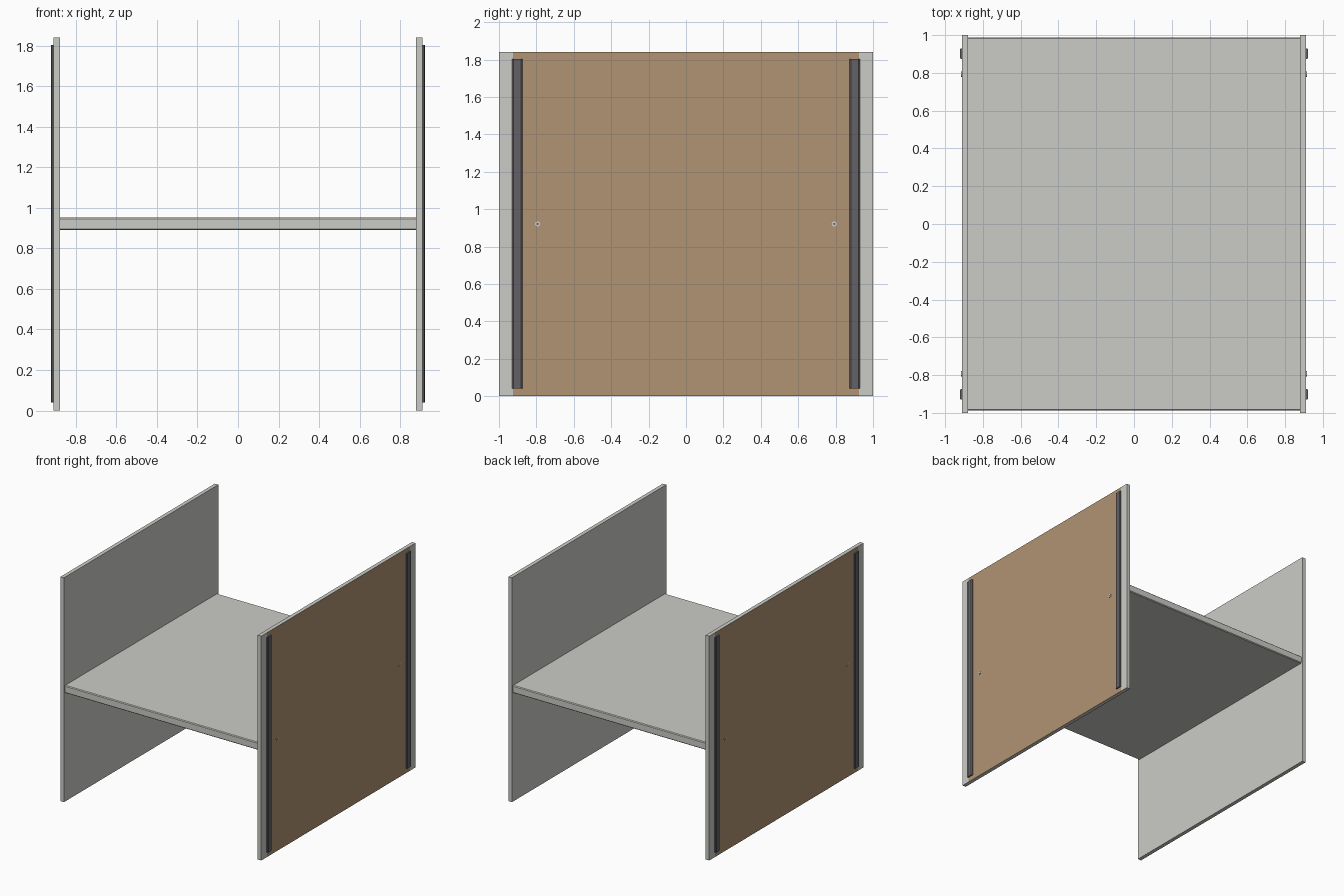
import bpy, bmesh, math
from mathutils import Vector, Matrix

if "Cube" in bpy.data.objects:
    bpy.data.objects.remove(bpy.data.objects["Cube"])


def material(name, rgb):
    m = bpy.data.materials.new(name)
    m.diffuse_color = (*rgb, 1.0)
    m.use_nodes = True
    m.node_tree.nodes["Principled BSDF"].inputs["Base Color"].default_value = m.diffuse_color
    return m


LIGHT = material("pale grey laminate", (0.60, 0.60, 0.57))
BROWN = material("tan panel", (0.44, 0.295, 0.172))
DARK = material("dark rail", (0.125, 0.12, 0.13))
STEEL = material("pale steel", (0.62, 0.62, 0.60))


def finish(bm, name, mats):
    bmesh.ops.recalc_face_normals(bm, faces=bm.faces)
    me = bpy.data.meshes.new(name)
    bm.to_mesh(me)
    bm.free()
    for m in mats:
        me.materials.append(m)
    ob = bpy.data.objects.new(name, me)
    bpy.context.collection.objects.link(ob)
    return ob


def box(x0, x1, y0, y1, z0, z1):
    bm = bmesh.new()
    bmesh.ops.create_cube(bm, size=1)
    for v in bm.verts:
        v.co = Vector((x1 if v.co.x > 0 else x0,
                       y1 if v.co.y > 0 else y0,
                       z1 if v.co.z > 0 else z0))
    return bm


# Middle shelf with small chamfers on its front and back edges
bm = box(-0.879, 0.879, -0.988, 0.988, 0.89, 0.952)
edges = [e for e in bm.edges
         if abs(e.verts[0].co.x - e.verts[1].co.x) > 1]
bmesh.ops.bevel(bm, geom=edges, offset=0.006, segments=1, affect='EDGES')
finish(bm, "middle_shelf", [LIGHT])

for s, side in ((1, "right"), (-1, "left")):
    # Side panel: the middle of the outer face is tan
    x0, x1 = sorted((s * 0.879, s * 0.911))
    bm = box(x0, x1, -1, 1, 0, 1.84)
    for y in (-0.925, 0.925):
        bmesh.ops.bisect_plane(bm, geom=bm.verts[:] + bm.edges[:] + bm.faces[:],
                               plane_co=(0, y, 0), plane_no=(0, 1, 0))
    bm.normal_update()
    for f in bm.faces:
        c = f.calc_center_median()
        if f.normal.x * s > 0.5 and abs(c.y) < 0.9:
            f.material_index = 1
    finish(bm, side + "_panel", [LIGHT, BROWN])

    for t, end in ((1, "back"), (-1, "front")):
        # Vertical rail with chamfered outer corners
        bm = bmesh.new()
        profile = [(0.910, 0.874), (0.917, 0.874), (0.922, 0.881),
                   (0.922, 0.923), (0.917, 0.930), (0.910, 0.930)]
        base = bm.faces.new([bm.verts.new((s * x, t * y, 0.04))
                             for x, y in profile])
        ext = bmesh.ops.extrude_face_region(bm, geom=[base], use_keep_orig=True)
        bmesh.ops.translate(bm, vec=(0, 0, 1.763), verts=[
            g for g in ext["geom"] if isinstance(g, bmesh.types.BMVert)])
        finish(bm, f"{side}_{end}_rail", [DARK])

        # Round fixing bolt with a small dark socket
        for name, r, depth, mat in (("bolt", 0.014, 0.004, STEEL),
                                    ("bolt_socket", 0.006, 0.005, DARK)):
            bm = bmesh.new()
            bmesh.ops.create_cone(
                bm, cap_ends=True, segments=16, radius1=r, radius2=r,
                depth=depth,
                matrix=Matrix.Translation((s * (0.911 + depth / 2), t * 0.793, 0.921))
                @ Matrix.Rotation(math.pi / 2, 4, 'Y'))
            finish(bm, f"{side}_{end}_{name}", [mat])
